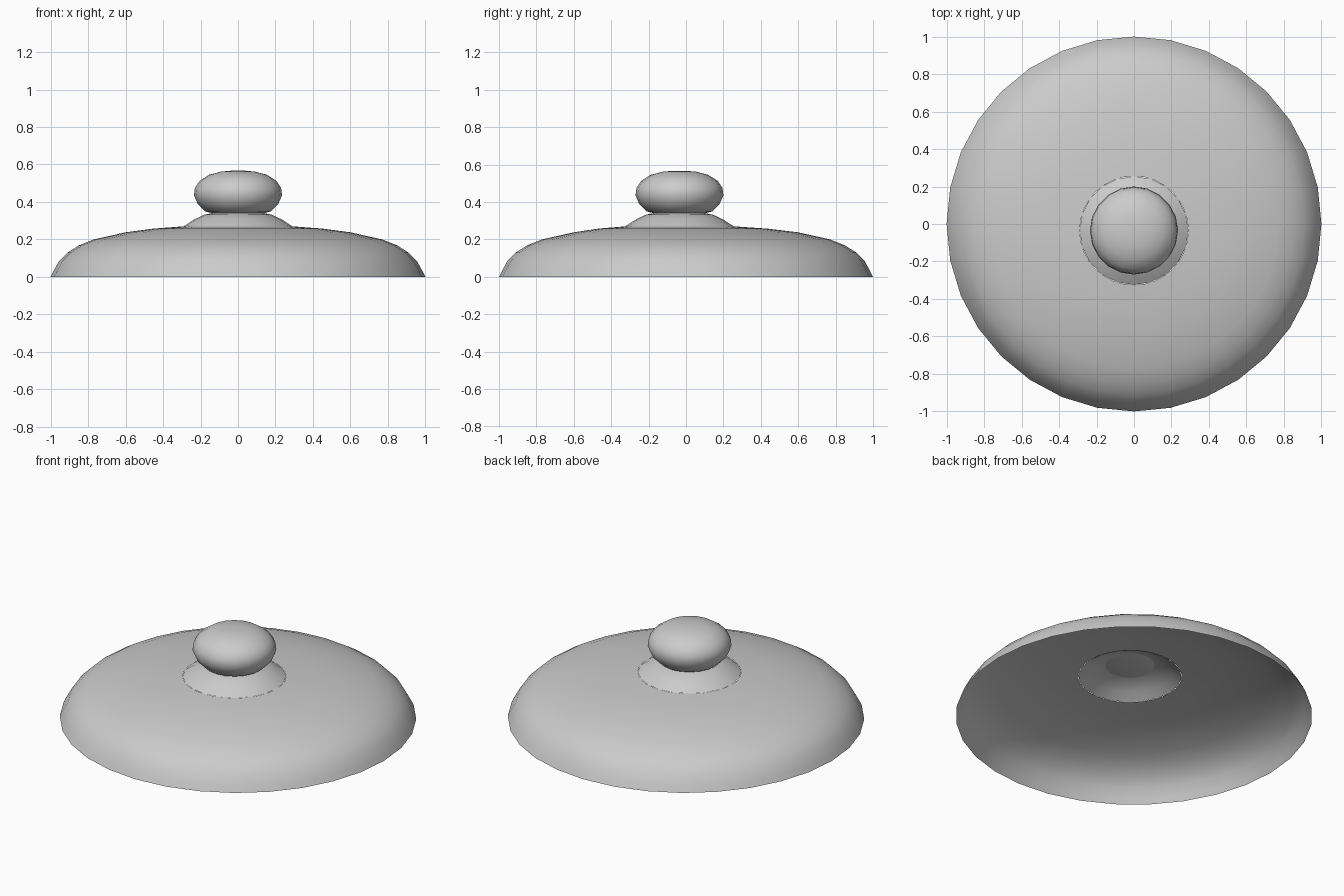
import bpy
import bmesh
from math import cos, sin, tau, radians

cube = bpy.data.objects.get("Cube")
if cube:
    bpy.data.objects.remove(cube, do_unlink=True)

GREY = (0.6, 0.6, 0.6, 1.0)
clay = bpy.data.materials.new("grey_clay")
clay.use_nodes = True
clay.diffuse_color = GREY
clay.node_tree.nodes["Principled BSDF"].inputs["Base Color"].default_value = GREY


def lathe(name, profile, sides, closed=False):
    """Turn rings of (radius, z, y shift) into a shell, from bottom to top."""
    bm = bmesh.new()
    rings = [[bm.verts.new((r * cos(tau * i / sides), r * sin(tau * i / sides) + y, z))
              for i in range(sides)] for r, z, y in profile]
    for low, high in zip(rings, rings[1:]):
        for i in range(sides):
            j = (i + 1) % sides
            bm.faces.new((low[i], low[j], high[j], high[i]))
    if closed:
        bm.faces.new(rings[0][::-1])
        bm.faces.new(rings[-1])
    mesh = bpy.data.meshes.new(name)
    bm.to_mesh(mesh)
    bm.free()
    mesh.materials.append(clay)
    obj = bpy.data.objects.new(name, mesh)
    bpy.context.collection.objects.link(obj)
    bpy.ops.object.select_all(action="DESELECT")
    obj.select_set(True)
    bpy.context.view_layer.objects.active = obj
    bpy.ops.object.shade_smooth_by_angle(angle=radians(35))
    return obj


SHIFT = -0.035  # the handle sits slightly towards the front

# Hollow dome, open below and around the collar
lathe("lid_dome", [
    (1.0, 0.0, 0), (0.985, 0.03, 0), (0.955, 0.085, 0), (0.91, 0.13, 0),
    (0.85, 0.168, 0), (0.77, 0.2, 0), (0.6, 0.238, 0),
    (0.45, 0.258, SHIFT / 2), (0.29, 0.27, SHIFT),
], 32)

# Raised collar between the dome and the knob
lathe("knob_collar", [
    (0.29, 0.27, SHIFT), (0.235, 0.306, SHIFT),
    (0.18, 0.332, SHIFT), (0.13, 0.342, SHIFT),
], 20)

# Flattened round knob
lathe("knob", [
    (0.13, 0.338, SHIFT), (0.175, 0.35, SHIFT), (0.215, 0.39, SHIFT),
    (0.235, 0.435, SHIFT), (0.23, 0.475, SHIFT), (0.205, 0.512, SHIFT),
    (0.155, 0.545, SHIFT), (0.09, 0.562, SHIFT), (0.035, 0.567, SHIFT),
], 20, closed=True)
